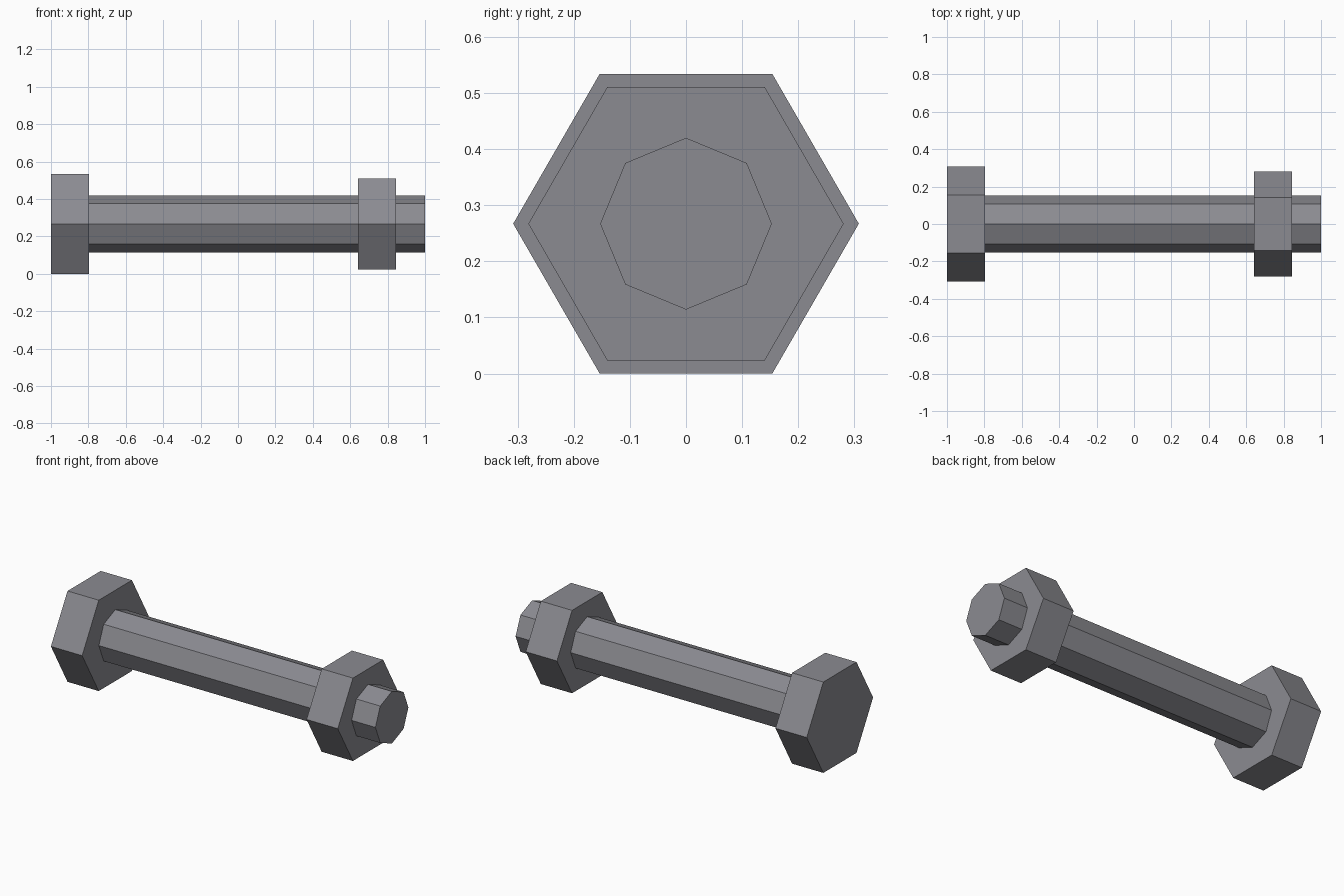
import bpy
import bmesh
from math import cos, sin, tau

cube = bpy.data.objects.get("Cube")
if cube:
    bpy.data.objects.remove(cube, do_unlink=True)

# Single dark steel colour
steel = bpy.data.materials.new("dark_steel")
steel.use_nodes = True
colour = (0.26, 0.26, 0.285, 1.0)
steel.diffuse_color = colour
steel.node_tree.nodes["Principled BSDF"].inputs["Base Color"].default_value = colour

AXIS_HEIGHT = 0.267


def prism(name, sides, radius, x_start, x_end):
    """Flat-sided prism along x, with a corner pointing to +y."""
    bm = bmesh.new()
    ring = [bm.verts.new((x_start, radius * cos(tau * i / sides), radius * sin(tau * i / sides)))
            for i in range(sides)]
    cap = bm.faces.new(ring)
    extruded = bmesh.ops.extrude_face_region(bm, geom=[cap], use_keep_orig=True)
    moved = [v for v in extruded["geom"] if isinstance(v, bmesh.types.BMVert)]
    bmesh.ops.translate(bm, verts=moved, vec=(x_end - x_start, 0, 0))
    bmesh.ops.recalc_face_normals(bm, faces=bm.faces)
    mesh = bpy.data.meshes.new(name)
    bm.to_mesh(mesh)
    bm.free()
    mesh.materials.append(steel)
    obj = bpy.data.objects.new(name, mesh)
    obj.location.z = AXIS_HEIGHT
    bpy.context.collection.objects.link(obj)
    return obj


# Hexagonal head, octagonal shaft and hexagonal nut
prism("bolt_head", 6, 0.308, -1.0, -0.797)
prism("bolt_shaft", 8, 0.153, -0.797, 1.0)
prism("nut", 6, 0.281, 0.642, 0.845)
